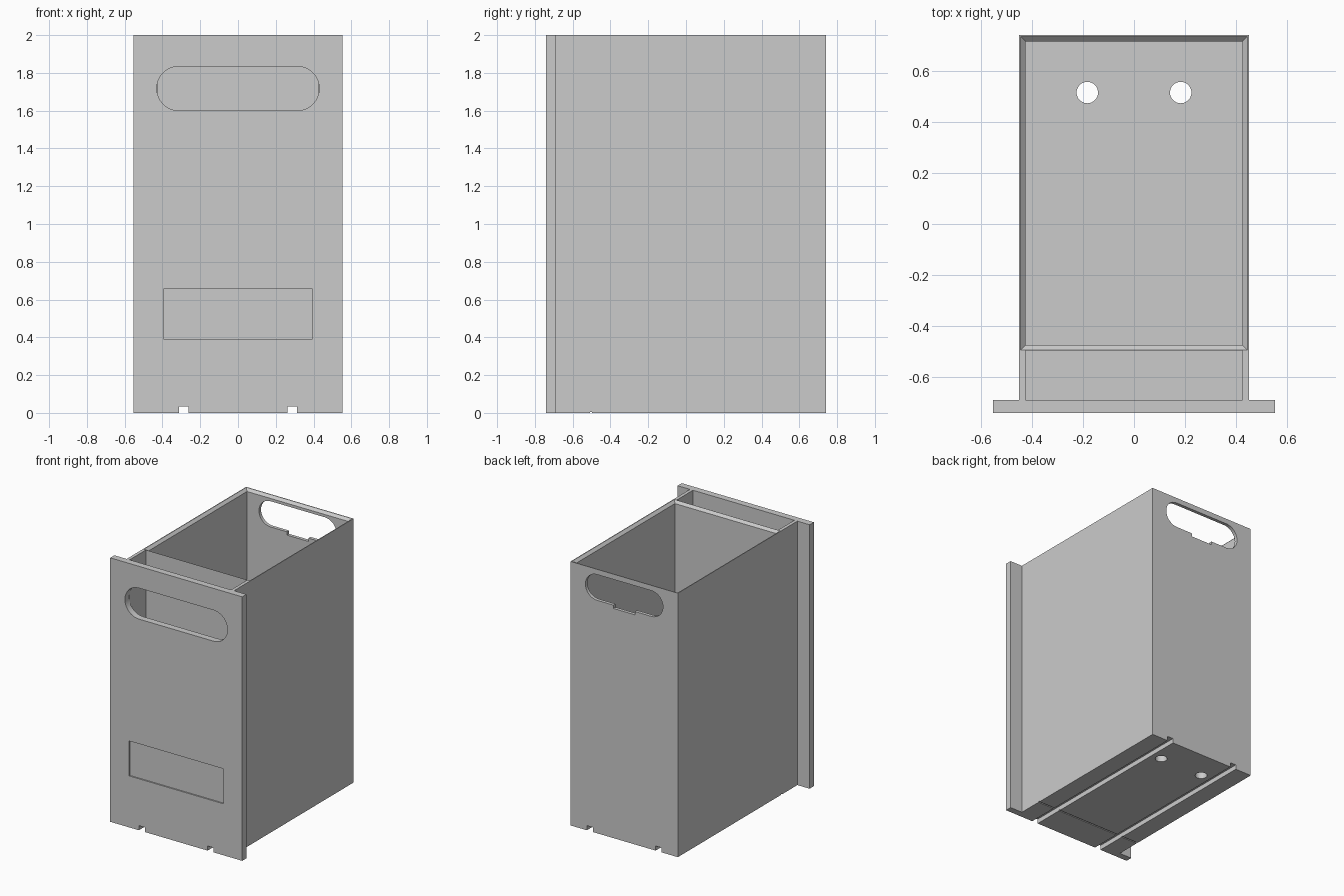
import bpy
import bmesh
from math import pi, cos, sin

if "Cube" in bpy.data.objects:
    bpy.data.objects.remove(bpy.data.objects["Cube"], do_unlink=True)

grey = bpy.data.materials.new("light_grey")
grey.use_nodes = True
colour = (0.6, 0.6, 0.6, 1)
grey.diffuse_color = colour
grey.node_tree.nodes["Principled BSDF"].inputs["Base Color"].default_value = colour


def loft(name, rings):
    """Solid through rings of points, capped at both ends."""
    bm = bmesh.new()
    loops = [[bm.verts.new(p) for p in ring] for ring in rings]
    n = len(loops[0])
    for a, b in zip(loops, loops[1:]):
        for i in range(n):
            j = (i + 1) % n
            bm.faces.new((a[i], a[j], b[j], b[i]))
    bm.faces.new(loops[0])
    bm.faces.new(loops[-1])
    bmesh.ops.recalc_face_normals(bm, faces=bm.faces)
    mesh = bpy.data.meshes.new(name)
    bm.to_mesh(mesh)
    bm.free()
    mesh.materials.append(grey)
    obj = bpy.data.objects.new(name, mesh)
    bpy.context.collection.objects.link(obj)
    return obj


def rect(x0, x1, y0, y1, z):
    return [(x0, y0, z), (x1, y0, z), (x1, y1, z), (x0, y1, z)]


def box(name, x, y, z):
    return loft(name, [rect(*x, *y, h) for h in z])


def slot(half_width, z0, z1, y0, y1):
    """Cutter for a round-ended hand hole."""
    r, mid, steps = (z1 - z0) / 2, (z0 + z1) / 2, 16
    outline = []
    for side in (1, -1):
        for i in range(steps + 1):
            a = -pi / 2 + pi * i / steps
            outline.append((side * (half_width - r + r * cos(a)),
                            mid + side * r * sin(a)))
    return loft("cutter", [[(x, y, z) for x, z in outline] for y in (y0, y1)])


def cut(obj, cutter):
    cutter.hide_render = True
    mod = obj.modifiers.new("cut", "BOOLEAN")
    mod.operation = "DIFFERENCE"
    mod.solver = "EXACT"
    mod.object = cutter
    bpy.context.view_layer.objects.active = obj
    bpy.ops.object.modifier_apply(modifier=mod.name)
    bpy.data.objects.remove(cutter, do_unlink=True)


FRONT, PANEL_BACK, BACK = -0.74, -0.69, 0.74
HALF, INNER, FLOOR = 0.45, 0.425, 0.06

body = box("bin_body", (-HALF, HALF), (PANEL_BACK, BACK), (0, 2))
panel = box("front_panel", (-0.553, 0.553), (FRONT, PANEL_BACK), (0, 2))

# Main compartment with a chamfered rim
rings = []
for z, flare in ((FLOOR, 0), (1.981, 0), (2.019, 0.038)):
    rings.append(rect(-INNER - flare, INNER + flare,
                      -0.475 - flare, 0.715 + flare, z))
cut(body, loft("cutter", rings))

# Narrow compartment behind the front panel
cut(body, box("cutter", (-INNER, INNER), (-0.8, -0.495), (FLOOR, 2.1)))

# Hand holes, the rear one with a small notch in its lower edge
cut(panel, slot(0.43, 1.6, 1.835, -0.8, -0.6))
cut(body, slot(0.325, 1.765, 1.96, 0.65, 0.8))
cut(body, box("cutter", (-0.09, 0.09), (0.65, 0.8), (1.74, 1.8)))

# Shallow label recess
cut(panel, box("cutter", (-0.395, 0.395), (-0.8, FRONT + 0.01), (0.39, 0.655)))

# Runner grooves and drain holes, mirrored
for side in (-1, 1):
    x = side * 0.288
    for part in (body, panel):
        cut(part, box("cutter", (x - 0.025, x + 0.025), (-0.9, 0.9), (-0.1, 0.035)))
    circle = [(side * 0.183 + 0.042 * cos(2 * pi * i / 32),
               0.515 + 0.042 * sin(2 * pi * i / 32)) for i in range(32)]
    cut(body, loft("cutter", [[(px, py, z) for px, py in circle] for z in (-0.1, 0.2)]))

# Thin cross groove under the divider
cut(body, box("cutter", (-0.6, 0.6), (-0.507, -0.497), (-0.1, 0.006)))

# Keep edges crisp with smooth round ends
for obj in (body, panel):
    bpy.ops.object.select_all(action="DESELECT")
    obj.select_set(True)
    bpy.context.view_layer.objects.active = obj
    bpy.ops.object.shade_smooth_by_angle(angle=pi / 6)
